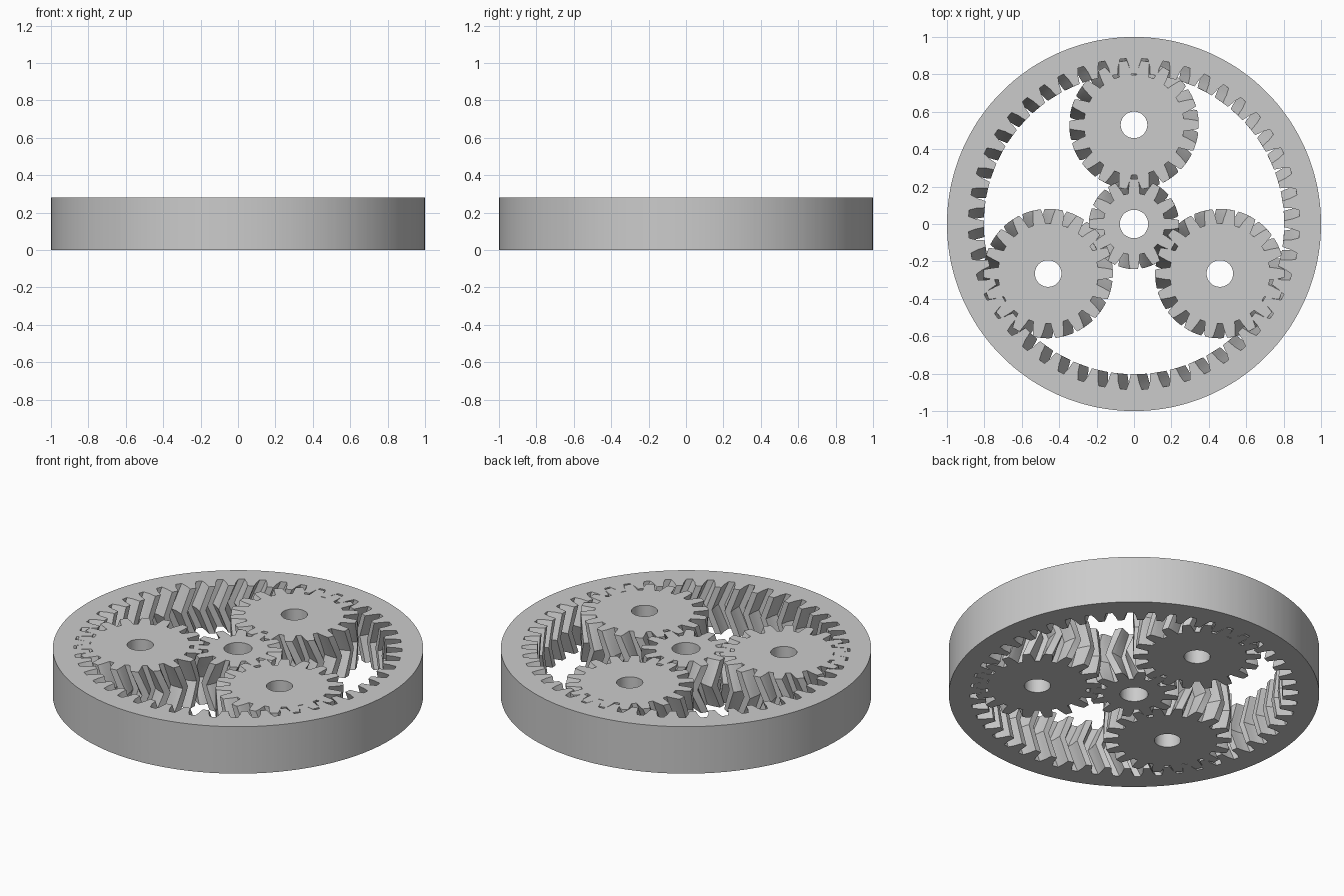
import bpy, bmesh
from math import pi, sin, cos

if "Cube" in bpy.data.objects:
    bpy.data.objects.remove(bpy.data.objects["Cube"], do_unlink=True)

HEIGHT = 0.28
ORBIT = 0.53          # distance from the sun gear to each planet
SLANT = 0.055         # sideways shift of the teeth at mid height
LAYERS = 8

grey = bpy.data.materials.new("light grey")
grey.use_nodes = True
grey.diffuse_color = (0.6, 0.6, 0.6, 1)
grey.node_tree.nodes["Principled BSDF"].inputs["Base Color"].default_value = (0.6, 0.6, 0.6, 1)


def tooth_outline(teeth, root, pitch, tip, phase):
    """Polar points of a full toothed outline; one tooth is centred on phase."""
    mid_low, mid_high = (root + pitch) / 2, (pitch + tip) / 2
    half = [(0.35, root), (0.30, mid_low), (0.24, pitch), (0.21, mid_high), (0.165, tip)]
    tooth = [(-f, r) for f, r in half] + [(f, r) for f, r in reversed(half)] + [(0.5, root)]
    return [(phase + (i + f) * 2 * pi / teeth, r) for i in range(teeth) for f, r in tooth]


def make_gear(name, teeth, root, pitch, tip, plain_radius, phase, hand, center=(0, 0)):
    """Herringbone gear: toothed wall, plain round wall and two flat caps."""
    outline = tooth_outline(teeth, root, pitch, tip, phase)
    n = len(outline)
    bm = bmesh.new()

    def loop(z, twist=0, radius=None):
        return [bm.verts.new(((radius or r) * cos(a + twist), (radius or r) * sin(a + twist), z))
                for a, r in outline]

    def bridge(lower, upper):
        for i in range(n):
            j = (i + 1) % n
            bm.faces.new((lower[i], lower[j], upper[j], upper[i]))

    # Toothed wall slants one way to mid height and back again
    rows = []
    for k in range(LAYERS + 1):
        t = k / LAYERS
        rows.append(loop(t * HEIGHT, hand * SLANT / pitch * (1 - abs(2 * t - 1))))
    for lower, upper in zip(rows, rows[1:]):
        bridge(lower, upper)
    # Plain wall and caps
    base, top = loop(0, radius=plain_radius), loop(HEIGHT, radius=plain_radius)
    bridge(base, top)
    bridge(base, rows[0])
    bridge(top, rows[-1])
    bmesh.ops.recalc_face_normals(bm, faces=bm.faces)

    mesh = bpy.data.meshes.new(name)
    bm.to_mesh(mesh)
    bm.free()
    mesh.materials.append(grey)
    obj = bpy.data.objects.new(name, mesh)
    obj.location = (center[0], center[1], 0)
    bpy.context.collection.objects.link(obj)
    return obj


# Outer ring with inward teeth, and the central sun gear
gears = [
    make_gear("ring_gear", 48, 0.885, 0.848, 0.803, 1.0, pi / 2, 1),
    make_gear("sun_gear", 12, 0.165, 0.212, 0.241, 0.076, pi / 2, -1),
]

# Three planet gears around the sun
for i in range(3):
    angle = pi / 2 + i * 2 * pi / 3
    gears.append(make_gear(f"planet_gear_{i + 1}", 18, 0.268, 0.318, 0.346, 0.071,
                           angle + pi / 18, 1, (ORBIT * cos(angle), ORBIT * sin(angle))))

# Smooth round walls, crisp tooth and cap edges
bpy.ops.object.select_all(action="DESELECT")
for gear in gears:
    gear.select_set(True)
bpy.context.view_layer.objects.active = gears[0]
bpy.ops.object.shade_smooth_by_angle(angle=pi / 9)
